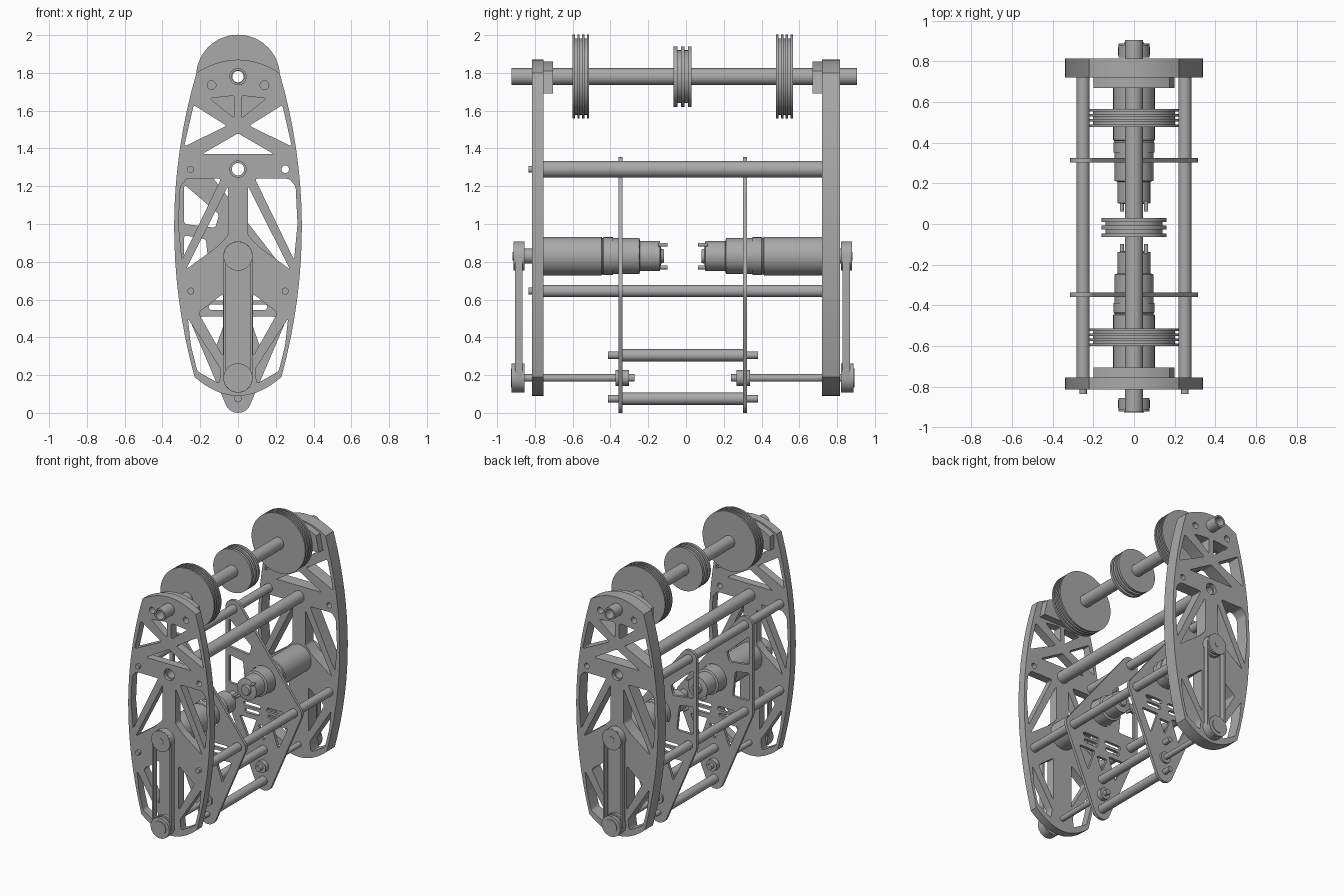
import bpy, bmesh, math
from mathutils import Vector, Matrix
from mathutils.geometry import convex_hull_2d

if "Cube" in bpy.data.objects:
    bpy.data.objects.remove(bpy.data.objects["Cube"])

GREY = (0.4, 0.4, 0.4, 1)
metal = bpy.data.materials.new("plain_grey")
metal.use_nodes = True
metal.diffuse_color = GREY
metal.node_tree.nodes["Principled BSDF"].inputs["Base Color"].default_value = GREY

MID = -0.0175  # plane midway between the two side plates


def finish(name, mesh):
    mesh.materials.clear()
    mesh.materials.append(metal)
    mesh.polygons.foreach_set("use_smooth", [True] * len(mesh.polygons))
    mesh.set_sharp_from_angle(angle=math.radians(30))
    ob = bpy.data.objects.new(name, mesh)
    bpy.context.collection.objects.link(ob)
    return ob


def lathe(name, profile, x=0, z=0, steps=40):
    """Revolve (y, radius) points about an axis parallel to y."""
    bm = bmesh.new()
    vs = [bm.verts.new((r, y, 0)) for y, r in profile]
    es = [bm.edges.new(p) for p in zip(vs, vs[1:])]
    bmesh.ops.spin(bm, geom=vs + es, cent=(0, 0, 0), axis=(0, 1, 0),
                   angle=math.tau, steps=steps)
    bmesh.ops.remove_doubles(bm, verts=bm.verts, dist=1e-5)
    bmesh.ops.recalc_face_normals(bm, faces=bm.faces)
    bm.transform(Matrix.Translation((x, 0, z)))
    mesh = bpy.data.meshes.new(name)
    bm.to_mesh(mesh)
    bm.free()
    return finish(name, mesh)


def rod(name, y0, y1, r, x=0, z=0, bore=0):
    return lathe(name, [(y0, bore), (y0, r), (y1, r), (y1, bore), (y0, bore)]
                 if bore else [(y0, 0), (y0, r), (y1, r), (y1, 0)], x, z, 28)


def circle(x, z, r, n=28):
    return [Vector((x + r * math.cos(math.tau * i / n),
                    z + r * math.sin(math.tau * i / n))) for i in range(n)]


def hull(*circles):
    pts = [p for c in circles for p in circle(*c)]
    return [pts[i] for i in convex_hull_2d(pts)]


def rounded(points, r=0.015):
    """Polygon with softened corners."""
    pts, out = [Vector(p) for p in points], []
    for i, p in enumerate(pts):
        ends = []
        for q in (pts[i - 1], pts[(i + 1) % len(pts)]):
            d = q - p
            ends.append(p + d.normalized() * min(r, d.length * 0.4))
        a, b = ends
        for t in (0, 0.25, 0.5, 0.75, 1):
            out.append(a * (1 - t) ** 2 + p * 2 * t * (1 - t) + b * t * t)
    return out


def flip(loop):
    return [Vector((-p[0], p[1])) for p in loop]


def plate(name, y0, y1, loops):
    """Flat plate in x-z: first loop is the outline, the rest are openings."""
    cu = bpy.data.curves.new(name, "CURVE")
    cu.dimensions, cu.fill_mode = "2D", "BOTH"
    cu.extrude = (y1 - y0) / 2
    for loop in loops:
        sp = cu.splines.new("POLY")
        sp.points.add(len(loop) - 1)
        for pt, p in zip(sp.points, loop):
            pt.co = (p[0], p[1], 0, 1)
        sp.use_cyclic_u = True
    temp = bpy.data.objects.new(name + "_temp", cu)
    bpy.context.collection.objects.link(temp)
    deps = bpy.context.evaluated_depsgraph_get()
    mesh = bpy.data.meshes.new_from_object(temp.evaluated_get(deps))
    bpy.data.objects.remove(temp)
    mesh.transform(Matrix.Translation((0, (y0 + y1) / 2, 0))
                   @ Matrix.Rotation(math.pi / 2, 4, "X"))
    mesh.name = name
    return finish(name, mesh)


def arc(a, m, b, n=16):
    """Quadratic arc from a to b passing through m halfway."""
    a, m, b = Vector(a), Vector(m), Vector(b)
    c = m * 2 - (a + b) / 2
    return [a * (1 - t) ** 2 + c * 2 * t * (1 - t) + b * t * t
            for t in (i / n for i in range(n))]


# Side plate outline and truss openings
outline = (arc((-0.22, 1.8), (0, 1.87), (0.22, 1.8))
           + arc((0.22, 1.8), (0.338, 1.0), (0.23, 0.19))
           + arc((0.23, 0.19), (0, 0.09), (-0.23, 0.19))
           + arc((-0.23, 0.19), (-0.338, 1.0), (-0.22, 1.8)))
half_windows = [
    [(0.018, 1.68), (0.15, 1.665), (0.018, 1.56)],
    [(0.235, 1.63), (0.285, 1.41), (0.06, 1.52)],
    [(0.09, 1.24), (0.27, 1.24), (0.305, 1.2), (0.315, 1.0), (0.297, 0.81)],
    [(0.053, 1.2), (0.053, 0.94), (0.11, 0.88), (0.275, 0.76)],
    [(0.08, 0.63), (0.08, 0.3), (0.21, 0.53)],
    [(0.265, 0.5), (0.25, 0.36), (0.215, 0.22), (0.1, 0.155), (0.09, 0.23)],
]
windows = [rounded(w) for w in half_windows]
side_loops = [outline] + windows + [flip(w) for w in windows]
side_loops += [rounded([(-0.19, 1.37), (0.19, 1.37), (0, 1.48)]),
               circle(0, 1.78, 0.043), circle(0, 1.29, 0.043),
               circle(0.25, 1.29, 0.02), circle(0.14, 1.735, 0.023),
               circle(-0.14, 1.735, 0.023)]

# Inner plate outline and openings
half_inner = [hull((0.04, 0.61, 0.015), (0.15, 0.61, 0.015)),
              hull((0.05, 0.56, 0.015), (0.14, 0.56, 0.015)),
              rounded([(0.06, 0.51), (0.2, 0.51), (0.12, 0.34)])]
inner_loops = [hull((-0.25, 1.29, 0.065), (-0.25, 0.645, 0.065),
                    (0.25, 0.645, 0.065), (0, 0.07, 0.07)),
               rounded([(-0.285, 1.21), (-0.285, 1.0), (-0.12, 0.98), (-0.1, 1.05)]),
               rounded([(-0.285, 0.94), (-0.285, 0.73), (-0.15, 0.73), (-0.17, 0.92)]),
               rounded([(-0.045, 0.48), (0.045, 0.48), (0, 0.37)]),
               circle(0, 0.83, 0.1)] + half_inner + [flip(w) for w in half_inner]

block = arc((-0.2, 1.795), (0, 1.86), (0.2, 1.795)) + [(0.2, 1.69), (-0.2, 1.69)]


def pulley(name, y0, y1, r, z, hub=0.0, flanges=3, groove=0.02):
    """Grooved wheel with evenly spaced flanges."""
    n = 2 * flanges - 1
    prof = [(y0, hub)]
    for i in range(n):
        rr = r if i % 2 == 0 else r - groove
        prof += [(y0 + (y1 - y0) * i / n, rr), (y0 + (y1 - y0) * (i + 1) / n, rr)]
    prof.append((y1, hub))
    return lathe(name, prof, 0, z, 56)


# Parts repeated at front and back
for side, s, thick in (("front", -1, 0.06), ("back", 1, 0.095)):
    def span(a, b):
        return sorted((MID + s * a, MID + s * b))

    plate(side + "_side_plate", *span(0.737, 0.737 + thick), side_loops)
    plate(side + "_bearing_block", *span(0.687, 0.737),
          [block, circle(0, 1.78, 0.043)])
    plate(side + "_inner_plate", *span(0.32, 0.341), inner_loops)
    plate(side + "_drive_belt", *span(0.847, 0.887),
          [hull((0, 0.185, 0.078), (0, 0.83, 0.078)),
           hull((0, 0.185, 0.066), (0, 0.83, 0.066))])
    # Gear motor with stepped housing
    steps = [(0.737, 0), (0.737, 0.102), (0.43, 0.102), (0.425, 0.095), (0.418, 0.1),
             (0.37, 0.1), (0.37, 0.095), (0.23, 0.095), (0.225, 0.08), (0.12, 0.08),
             (0.115, 0.04), (0.1, 0.035), (0.1, 0)]
    lathe(side + "_motor", [(MID + s * d, r) for d, r in steps], 0, 0.83)
    for x in (-0.06, 0.06):
        rod(side + "_motor_terminal", *span(0.08, 0.13), 0.01, x, 0.83 + x)
    rod(side + "_motor_shaft", *span(0.7, 0.9), 0.022, 0, 0.83)
    rod(side + "_motor_collar", *span(0.75, 0.85), 0.04, 0, 0.83)
    # Belt wheels
    pulley(side + "_upper_belt_wheel", *span(0.837, 0.897), 0.077, 0.83, 0.0, 2, 0.014)
    pulley(side + "_lower_belt_wheel", *span(0.837, 0.905), 0.077, 0.185, 0.0, 2, 0.014)
    rod(side + "_lower_wheel_hub", *span(0.9, 0.91), 0.05, 0, 0.185)
    # Lower drive shaft
    rod(side + "_lower_shaft", *span(0.255, 0.9), 0.02, 0, 0.185)
    rod(side + "_lower_shaft_collar", *span(0.285, 0.355), 0.042, 0, 0.185)
    pulley(side + "_main_wheel", *span(0.495, 0.583), 0.222, 1.78, 0.03, 4)

# Top shaft and its centre wheel
rod("top_shaft", -0.925, 0.905, 0.045, 0, 1.78, 0.033)
pulley("centre_wheel", -0.065, 0.03, 0.16, 1.78, 0.03)

# Tie rods between the side plates
rod("centre_tie_tube", -0.79, 0.79, 0.044, 0, 1.29, 0.033)
for x, z in ((-0.25, 1.29), (-0.25, 0.645), (0.25, 0.645)):
    rod("tie_rod", -0.755, 0.72, 0.032, x, z)
    rod("tie_rod_stud", -0.835, -0.75, 0.018, x, z)

# Short rods between the inner plates
for z in (0.305, 0.075):
    rod("short_rod", -0.345, 0.315, 0.032, 0, z)
    rod("short_rod_stud", -0.412, 0.382, 0.019, 0, z)
